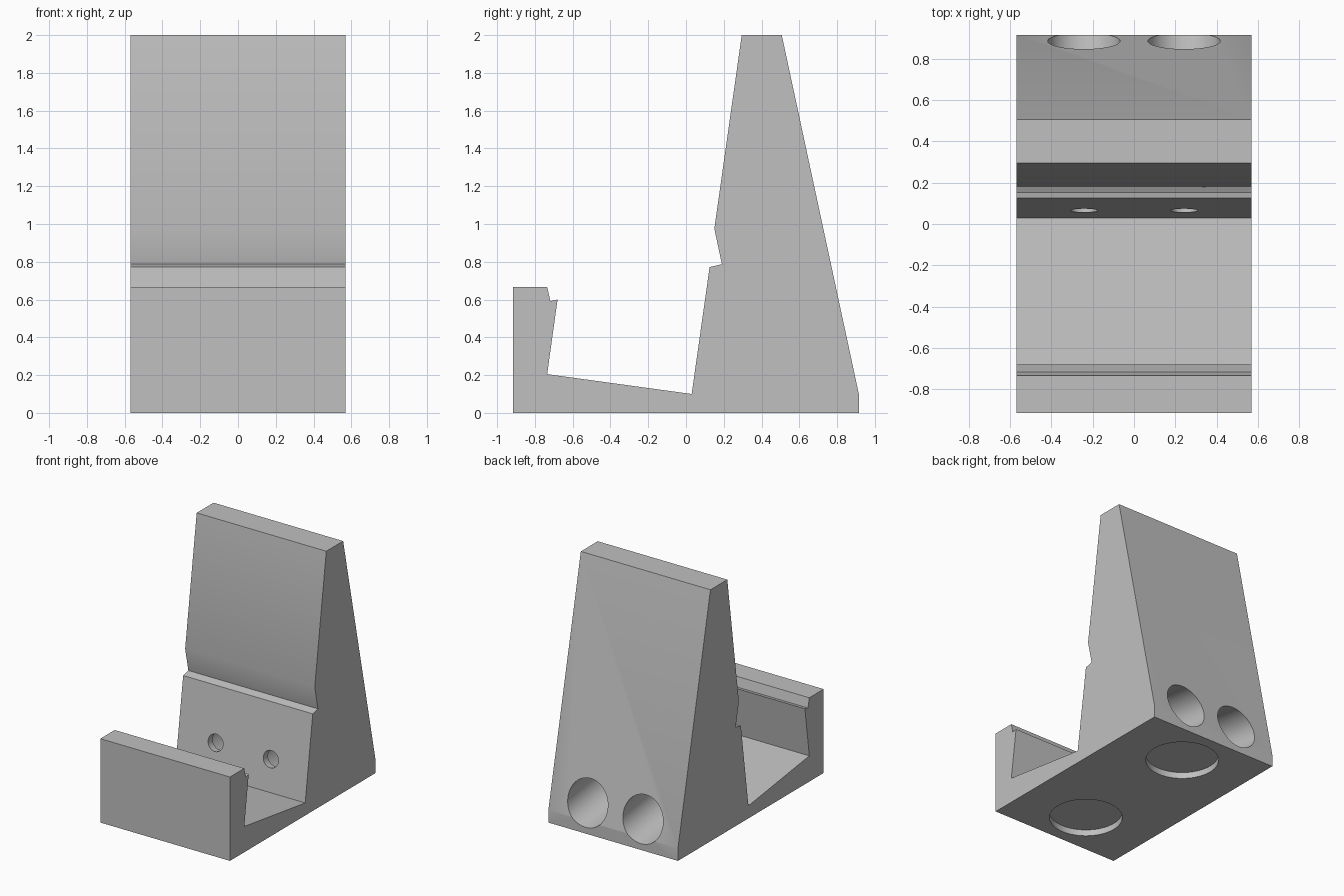
import bpy, bmesh
from math import radians
from mathutils import Vector

cube = bpy.data.objects.get("Cube")
if cube:
    bpy.data.objects.remove(cube, do_unlink=True)

HALF_WIDTH = 0.57

# Single grey plastic
grey = bpy.data.materials.new("grey_plastic")
grey.use_nodes = True
colour = (0.53, 0.53, 0.53, 1)
grey.diffuse_color = colour
grey.node_tree.nodes["Principled BSDF"].inputs["Base Color"].default_value = colour

# Side profile (y, z): base, sloped back, backrest, ledge, tray floor, front lip
profile = [
    (-0.915, 0), (0.915, 0), (0.915, 0.10),
    (0.507, 2), (0.295, 2), (0.15, 0.975),
    (0.19, 0.787), (0.125, 0.772), (0.03, 0.10),
    (-0.735, 0.205), (-0.68, 0.6), (-0.718, 0.592),
    (-0.735, 0.667), (-0.915, 0.667),
]

# Extrude the profile across the width
bm = bmesh.new()
side = bm.faces.new([bm.verts.new((-HALF_WIDTH, y, z)) for y, z in profile])
extruded = bmesh.ops.extrude_face_region(bm, geom=[side])
bmesh.ops.translate(bm, vec=(2 * HALF_WIDTH, 0, 0),
                    verts=[g for g in extruded["geom"] if isinstance(g, bmesh.types.BMVert)])
bmesh.ops.recalc_face_normals(bm, faces=bm.faces)
mesh = bpy.data.meshes.new("stand_body")
bm.to_mesh(mesh)
bm.free()
stand = bpy.data.objects.new("stand_body", mesh)
bpy.context.collection.objects.link(stand)
mesh.materials.append(grey)


def drill(start, axis, near, far, radius):
    """Cut a round hole along axis, between two distances from start."""
    bpy.ops.mesh.primitive_cylinder_add(
        vertices=64, radius=radius, depth=far - near,
        location=start + axis * (near + far) / 2,
        rotation=axis.to_track_quat("Z", "Y").to_euler())
    cutter = bpy.context.object
    cutter.name = "hole_cutter"
    cutter.hide_render = True
    cutter.data.materials.append(grey)
    cut = stand.modifiers.new("hole", "BOOLEAN")
    cut.operation = "DIFFERENCE"
    cut.solver = "EXACT"
    cut.object = cutter
    bpy.ops.object.select_all(action="DESELECT")
    bpy.context.view_layer.objects.active = stand
    stand.select_set(True)
    bpy.ops.object.modifier_apply(modifier=cut.name)
    bpy.data.objects.remove(cutter, do_unlink=True)


# Wide bores from the back, ending in small screw holes in the tray wall
bore_axis = Vector((0, 0.67, -0.095)).normalized()
for x in (-0.243, 0.243):
    start = Vector((x, 0.065, 0.347))
    drill(start, bore_axis, 0.06, 1.1, 0.175)
    drill(start, bore_axis, -0.1, 0.2, 0.066)

# Round shallow recesses under the base
for y in (-0.555, 0.555):
    drill(Vector((0, y, 0)), Vector((0, 0, 1)), -0.1, 0.05, 0.27)

bpy.ops.object.shade_smooth_by_angle(angle=radians(30))
